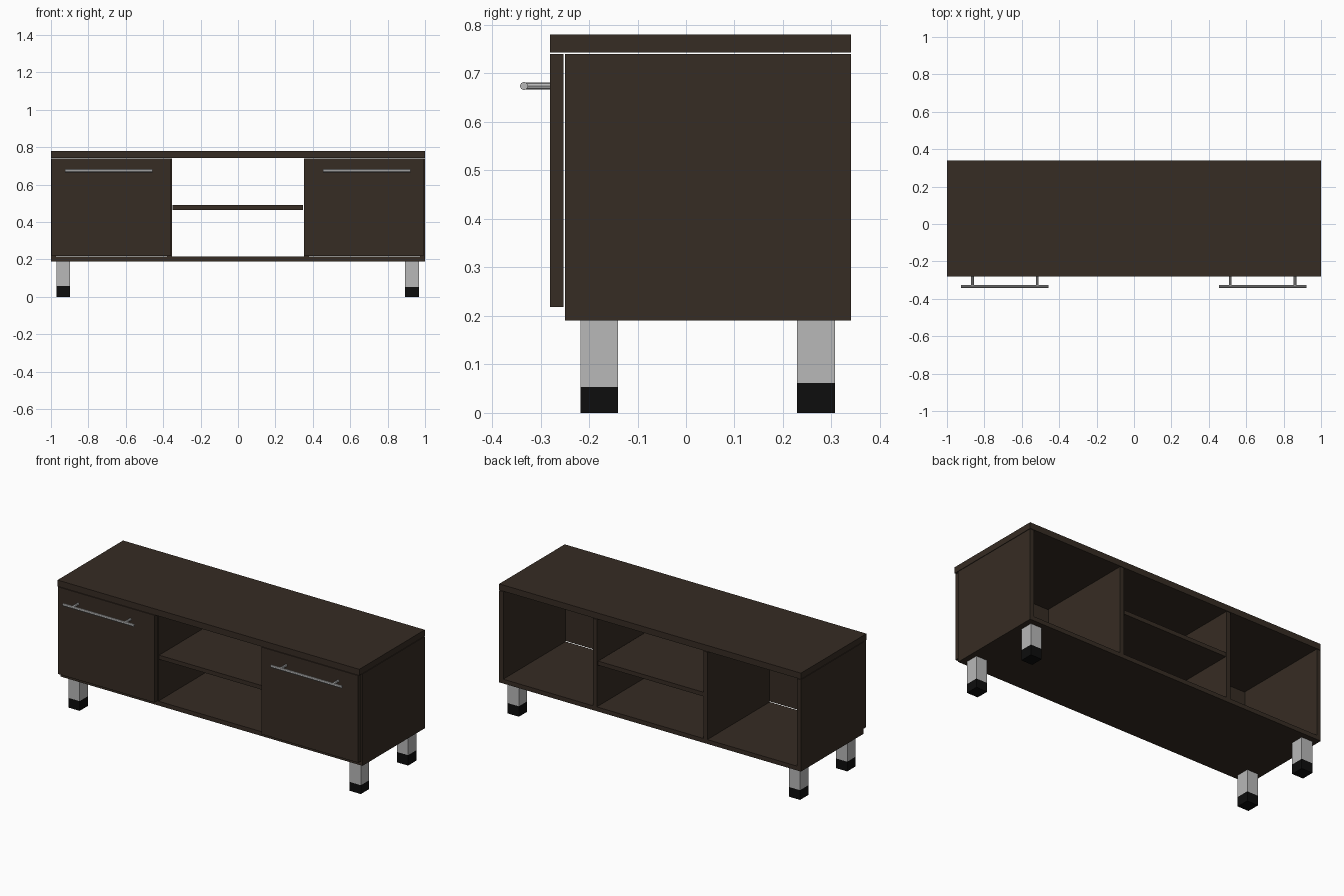
import bpy, math

if "Cube" in bpy.data.objects:
    bpy.data.objects.remove(bpy.data.objects["Cube"])


def material(name, rgb):
    m = bpy.data.materials.new(name)
    m.diffuse_color = (*rgb, 1)
    m.use_nodes = True
    m.node_tree.nodes["Principled BSDF"].inputs["Base Color"].default_value = m.diffuse_color
    return m


WOOD = material("dark brown wood", (0.037, 0.025, 0.017))
METAL = material("light grey metal", (0.48, 0.48, 0.48))
BLACK = material("black rubber", (0.004, 0.004, 0.004))


def box(name, x, y, z, mat):
    """Axis-aligned box from (min, max) ranges."""
    bpy.ops.mesh.primitive_cube_add(size=1, location=[(a + b) / 2 for a, b in (x, y, z)])
    o = bpy.context.object
    o.name = name
    o.scale = [b - a for a, b in (x, y, z)]
    bpy.ops.object.transform_apply(location=False, rotation=False, scale=True)
    o.data.materials.append(mat)
    return o


def rod(name, loc, length, radius, rot, mat):
    bpy.ops.mesh.primitive_cylinder_add(vertices=8, radius=radius, depth=length,
                                        location=loc, rotation=rot)
    o = bpy.context.object
    o.name = name
    o.data.materials.append(mat)
    return o


# Carcass: overhanging top, bottom board, open back
box("top_board", (-1, 1), (-0.28, 0.34), (0.743, 0.78), WOOD)
box("bottom_board", (-1, 1), (-0.25, 0.34), (0.19, 0.216), WOOD)
box("middle_shelf", (-0.351, 0.348), (-0.245, 0.335), (0.465, 0.49), WOOD)

for side, s in (("left", -1), ("right", 1)):
    # Upright panels
    box(side + "_side_panel", sorted((s * 0.973, s * 1.0)), (-0.25, 0.34), (0.216, 0.74), WOOD)
    box(side + "_divider", sorted((s * 0.353, s * 0.38)), (-0.25, 0.34), (0.216, 0.74), WOOD)

    # Door, standing just off the carcass
    c = s * 0.675 - 0.002
    box(side + "_door", (c - 0.32, c + 0.32), (-0.28, -0.253), (0.218, 0.74), WOOD)

    # Bar handle with two posts
    h = s * 0.689 - 0.001
    rod(side + "_handle_bar", (h, -0.334, 0.674), 0.468, 0.0085, (0, math.pi / 2, 0), METAL)
    for i, dx in enumerate((-0.173, 0.173)):
        rod(f"{side}_handle_post_{i + 1}", (h + dx, -0.305, 0.674), 0.054, 0.0075,
            (math.pi / 2, 0, 0), METAL)

    # Square legs with black feet
    lx = s * 0.932 - 0.002
    for end, y, foot in (("front", -0.179, 0.053 if s > 0 else 0.058),
                         ("back", 0.268, 0.062 if s > 0 else 0.058)):
        xr, yr = (lx - 0.037, lx + 0.037), (y - 0.039, y + 0.039)
        box(f"{end}_{side}_leg", xr, yr, (foot, 0.19), METAL)
        box(f"{end}_{side}_foot", xr, yr, (0, foot), BLACK)
